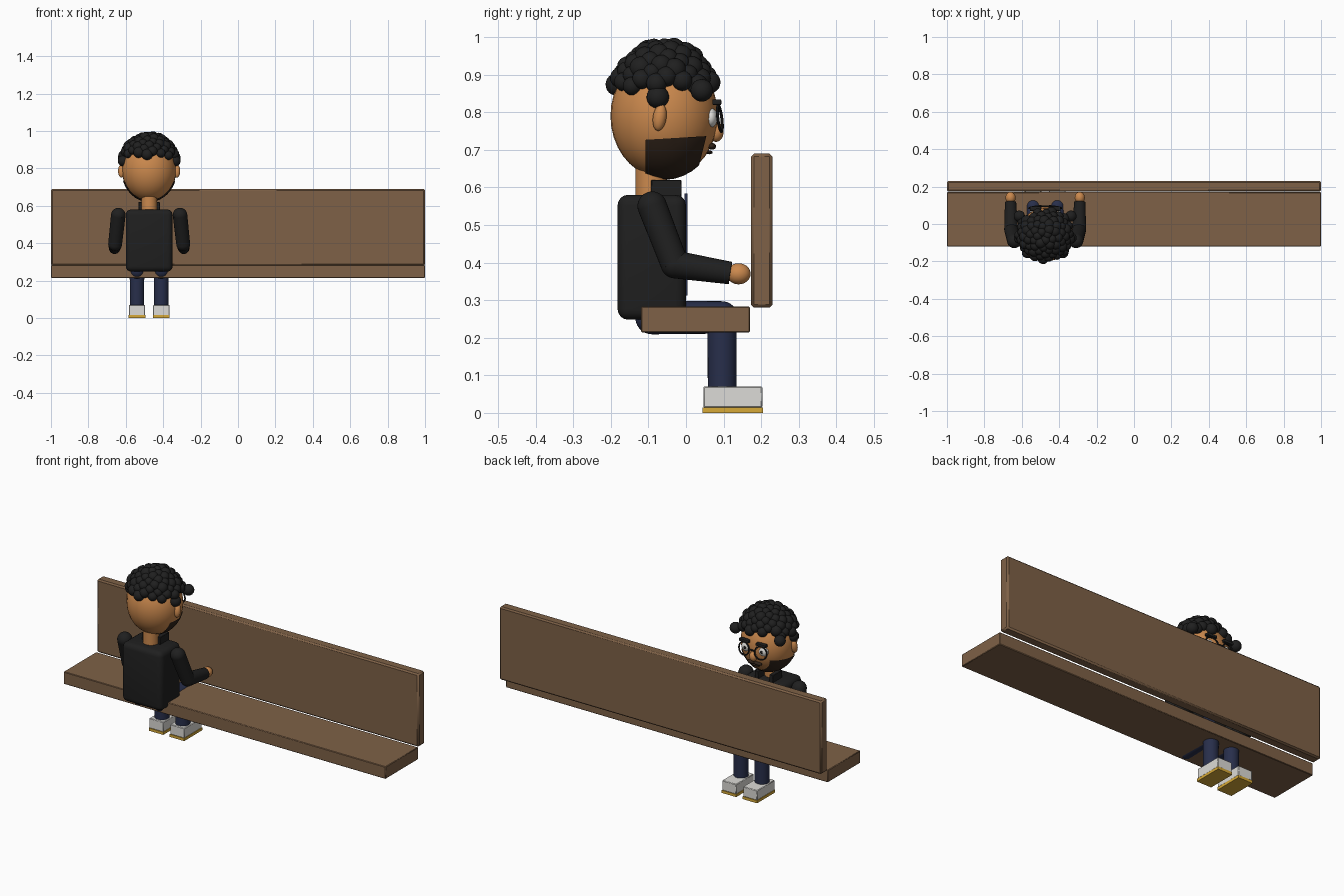
import bpy, bmesh, math, random
from mathutils import Matrix, Vector

random.seed(4)
if "Cube" in bpy.data.objects:
    bpy.data.objects.remove(bpy.data.objects["Cube"])


def material(name, rgb):
    m = bpy.data.materials.new(name)
    m.use_nodes = True
    m.diffuse_color = (*rgb, 1)
    shader = next(n for n in m.node_tree.nodes if n.type == 'BSDF_PRINCIPLED')
    shader.inputs["Base Color"].default_value = (*rgb, 1)
    shader.inputs["Roughness"].default_value = 0.8
    return m


WOOD = material("wood", (0.21, 0.12, 0.063))
SKIN = material("skin", (0.6, 0.25, 0.075))
BLACK = material("black", (0.014, 0.014, 0.014))
BEARD = material("beard_brown", (0.03, 0.017, 0.01))
NAVY = material("navy", (0.021, 0.028, 0.07))
WHITE = material("white", (0.72, 0.71, 0.68))
YELLOW = material("yellow", (0.68, 0.4, 0.04))

CX = -0.475          # middle of the figure
HEAD = Vector((CX, -0.058, 0.79))


def finish(name, bm, mat, smooth=True):
    mesh = bpy.data.meshes.new(name)
    bm.to_mesh(mesh)
    bm.free()
    mesh.materials.append(mat)
    obj = bpy.data.objects.new(name, mesh)
    bpy.context.collection.objects.link(obj)
    if smooth:
        bpy.ops.object.select_all(action='DESELECT')
        obj.select_set(True)
        bpy.context.view_layer.objects.active = obj
        bpy.ops.object.shade_smooth_by_angle(angle=math.radians(40))
    return obj


def box(name, lo, hi, mat, bevel=0.0, segments=2):
    lo, hi = Vector(lo), Vector(hi)
    bm = bmesh.new()
    bmesh.ops.create_cube(bm, size=1, matrix=Matrix.Translation((lo + hi) / 2)
                          @ Matrix.Diagonal((*(hi - lo), 1)))
    if bevel:
        bmesh.ops.bevel(bm, geom=bm.edges[:], offset=bevel, segments=segments,
                        profile=0.5, affect='EDGES')
    return finish(name, bm, mat, bevel > 0)


def add_ball(bm, center, radii, tilt=0.0):
    bmesh.ops.create_uvsphere(bm, u_segments=32, v_segments=18, radius=1,
                              matrix=Matrix.Translation(center)
                              @ Matrix.Rotation(tilt, 4, 'X')
                              @ Matrix.Diagonal((*radii, 1)))


def ball(name, center, radii, mat, tilt=0.0):
    bm = bmesh.new()
    add_ball(bm, center, radii, tilt)
    return finish(name, bm, mat)


def limb(name, a, b, ra, rb, mat, caps=(True, True)):
    a, b = Vector(a), Vector(b)
    d = b - a
    bm = bmesh.new()
    bmesh.ops.create_cone(bm, cap_ends=True, segments=28, radius1=ra, radius2=rb,
                          depth=d.length, matrix=Matrix.Translation((a + b) / 2)
                          @ d.to_track_quat('Z', 'Y').to_matrix().to_4x4())
    for end, r, cap in ((a, ra, caps[0]), (b, rb, caps[1])):
        if cap:
            add_ball(bm, end, (r, r, r))
    return finish(name, bm, mat)


# Bench
box("bench_seat", (-1, -0.12, 0.214), (1, 0.17, 0.283), WOOD, 0.003, 1)
box("bench_back", (-1, 0.173, 0.28), (1, 0.23, 0.69), WOOD, 0.008, 1)

# Torso, shirt front, neck and collar
box("jacket", (CX - 0.125, -0.182, 0.248), (CX + 0.125, 0, 0.58), BLACK, 0.028, 4)
box("shirt_front", (CX - 0.035, -0.004, 0.312), (CX + 0.035, 0.004, 0.583), NAVY)
limb("neck", (CX, -0.093, 0.56), (CX, -0.093, 0.68), 0.042, 0.042, SKIN, (False, False))
for side, s in (("left", 1), ("right", -1)):
    box(side + "_collar", (CX + s * 0.045 - 0.012, -0.093, 0.57),
        (CX + s * 0.045 + 0.012, -0.012, 0.62), BLACK, 0.002, 1)

# Arms, legs and shoes
for side, s in (("left", 1), ("right", -1)):
    ax = CX + s * 0.165
    elbow = (CX + s * 0.182, -0.03, 0.395)
    limb(side + "_upper_arm", (ax, -0.09, 0.55), elbow, 0.039, 0.037, BLACK)
    limb(side + "_forearm", elbow, (CX + s * 0.185, 0.118, 0.372),
         0.037, 0.03, BLACK, (True, False))
    ball(side + "_hand", (CX + s * 0.185, 0.14, 0.37), (0.027, 0.032, 0.028), SKIN)

    lx = CX + s * 0.065
    limb(side + "_thigh", (lx, -0.09, 0.254), (lx, 0.095, 0.254), 0.045, 0.043, NAVY)
    limb(side + "_shin", (lx, 0.096, 0.25), (lx, 0.096, 0.068), 0.039, 0.038,
         NAVY, (True, False))
    box(side + "_shoe", (lx - 0.044, 0.046, 0.014), (lx + 0.044, 0.203, 0.07),
        WHITE, 0.003, 1)
    box(side + "_sole", (lx - 0.045, 0.044, 0), (lx + 0.045, 0.205, 0.015), YELLOW)

# Head and beard shell, trimmed to the jaw
ball("head", HEAD, (0.145, 0.143, 0.166), SKIN)
bm = bmesh.new()
add_ball(bm, HEAD, (0.149, 0.147, 0.17))
for point, normal in (((0, 0, 0.733), (0, -0.06, 1)), ((0, -0.108, 0.7), (0, -1, 0)),
                      ((0, 0.05, 0.72), (0, 1, -0.25))):
    bmesh.ops.bisect_plane(bm, geom=bm.verts[:] + bm.edges[:] + bm.faces[:],
                           plane_co=point, plane_no=normal, clear_outer=True)
finish("beard", bm, BEARD)

# Face
ball("nose", (CX, 0.08, 0.748), (0.022, 0.02, 0.027), SKIN)
ball("mouth", (CX, 0.062, 0.693), (0.026, 0.009, 0.005), BEARD)
for side, s in (("left", 1), ("right", -1)):
    ball(side + "_ear", (CX + s * 0.148, -0.07, 0.786), (0.018, 0.018, 0.036), SKIN, -0.15)
    ex = CX + s * 0.052
    ball(side + "_eye", (ex, 0.066, 0.785), (0.03, 0.018, 0.026), WHITE)
    ball(side + "_pupil", (ex, 0.083, 0.785), (0.008, 0.004, 0.008), BLACK)
    box(side + "_eyebrow", (ex - 0.03, 0.07, 0.819), (ex + 0.03, 0.094, 0.834), BLACK, 0.003)
    ball(side + "_moustache", (CX + s * 0.02, 0.069, 0.709), (0.024, 0.011, 0.009), BEARD)
    bpy.ops.mesh.primitive_torus_add(major_radius=0.035, minor_radius=0.004,
                                     major_segments=32, minor_segments=8,
                                     location=(ex, 0.09, 0.783),
                                     rotation=(math.pi / 2 + 0.12, 0, -s * 0.15))
    rim = bpy.context.object
    rim.name = side + "_glasses_rim"
    rim.data.materials.append(BLACK)
    bpy.ops.object.shade_smooth_by_angle(angle=math.radians(40))
limb("glasses_bridge", (CX - 0.018, 0.094, 0.788), (CX + 0.018, 0.094, 0.788),
     0.004, 0.004, BLACK)

# Curly hair: a cap of balls spread evenly over the skull
bm = bmesh.new()
count = 260
for i in range(count):
    z = 1 - 2 * (i + 0.5) / count
    r, a = math.sqrt(1 - z * z), i * math.pi * (3 - math.sqrt(5))
    curl = HEAD + Vector((r * math.cos(a) * 0.153, r * math.sin(a) * 0.142, z * 0.183))
    hairline = 0.862 + random.uniform(-0.012, 0.014)
    if curl.z > hairline:
        bmesh.ops.create_icosphere(bm, subdivisions=3, radius=random.uniform(0.023, 0.031),
                                   matrix=Matrix.Translation(curl))
for s in (1, -1):
    for y, z in ((-0.075, 0.84), (0.042, 0.858)):
        bmesh.ops.create_icosphere(bm, subdivisions=3, radius=0.03,
                                   matrix=Matrix.Translation((CX + s * 0.138, y, z)))
finish("curly_hair", bm, BLACK)
